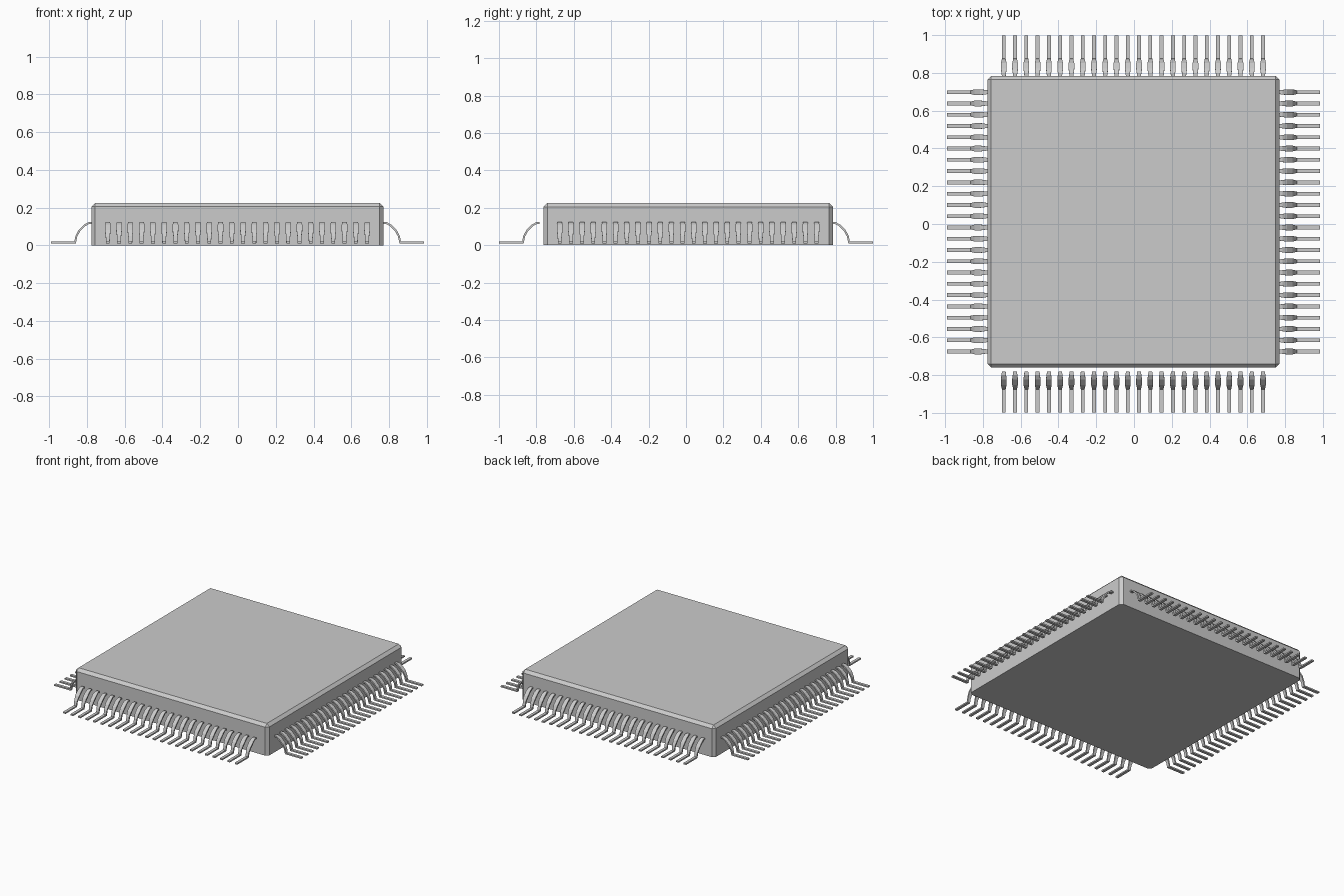
import bpy, bmesh, math
from mathutils import Vector

if "Cube" in bpy.data.objects:
    bpy.data.objects.remove(bpy.data.objects["Cube"])

CENTRE = Vector((-0.003, 0.012, 0))
PINS, PITCH, THICK = 24, 0.0597, 0.01


def add_object(name, bm):
    bmesh.ops.recalc_face_normals(bm, faces=bm.faces)
    mesh = bpy.data.meshes.new(name)
    bm.to_mesh(mesh)
    bm.free()
    obj = bpy.data.objects.new(name, mesh)
    bpy.context.collection.objects.link(obj)
    return obj


# Package body: block with chamfered top and corner edges, sharp bottom
bm = bmesh.new()
bmesh.ops.create_cube(bm, size=1)
for v in bm.verts:
    v.co = Vector((v.co.x * 1.546, v.co.y * 1.546, (v.co.z + 0.5) * 0.225)) + CENTRE
edges = [e for e in bm.edges if max(v.co.z for v in e.verts) > 0.1]
bmesh.ops.bevel(bm, geom=edges, offset=0.02, segments=1, affect='EDGES')
add_object("package_body", bm)

# Gull-wing lead centreline: outward distance, height, width
LEAD = [(0.773, 0.118, 0.020), (0.790, 0.118, 0.024), (0.812, 0.106, 0.030),
        (0.840, 0.078, 0.030), (0.856, 0.048, 0.022), (0.863, 0.015, 0.020),
        (0.990, 0.015, 0.020)]


def lead_mesh(shift):
    bm = bmesh.new()
    pts = [Vector((d + shift, z)) for d, z, w in LEAD]
    rings = []
    for i, p in enumerate(pts):
        a = (p - pts[i - 1]).normalized() if i else None
        b = (pts[i + 1] - p).normalized() if i < len(pts) - 1 else None
        t = ((a or b) + (b or a)).normalized()
        # mitre the thickness at each bend
        n = Vector((-t.y, t.x)) * (THICK / 2 / t.dot(b or a))
        w = LEAD[i][2] / 2
        rings.append([bm.verts.new((p.x + s * n.x, y, p.y + s * n.y))
                      for s, y in ((1, w), (1, -w), (-1, -w), (-1, w))])
    for r, q in zip(rings, rings[1:]):
        for k in range(4):
            bm.faces.new((r[k], r[k - 1], q[k - 1], q[k]))
    bm.faces.new(rings[0])
    bm.faces.new(rings[-1])
    bmesh.ops.translate(bm, verts=bm.verts, vec=(0, -PITCH * (PINS - 1) / 2, 0))
    return bm


# Four rows of leads, one per side
for k, side in enumerate(("right", "back", "left", "front")):
    row = add_object(side + "_leads", lead_mesh(0.009 if k % 2 else -0.002))
    row.rotation_euler.z = k * math.pi / 2
    row.location = (-0.003, 0, 0) if k % 2 else (-0.002, 0.0115, 0)
    arr = row.modifiers.new("pins", 'ARRAY')
    arr.count = PINS
    arr.use_relative_offset = False
    arr.use_constant_offset = True
    arr.constant_offset_displace = (0, PITCH, 0)
